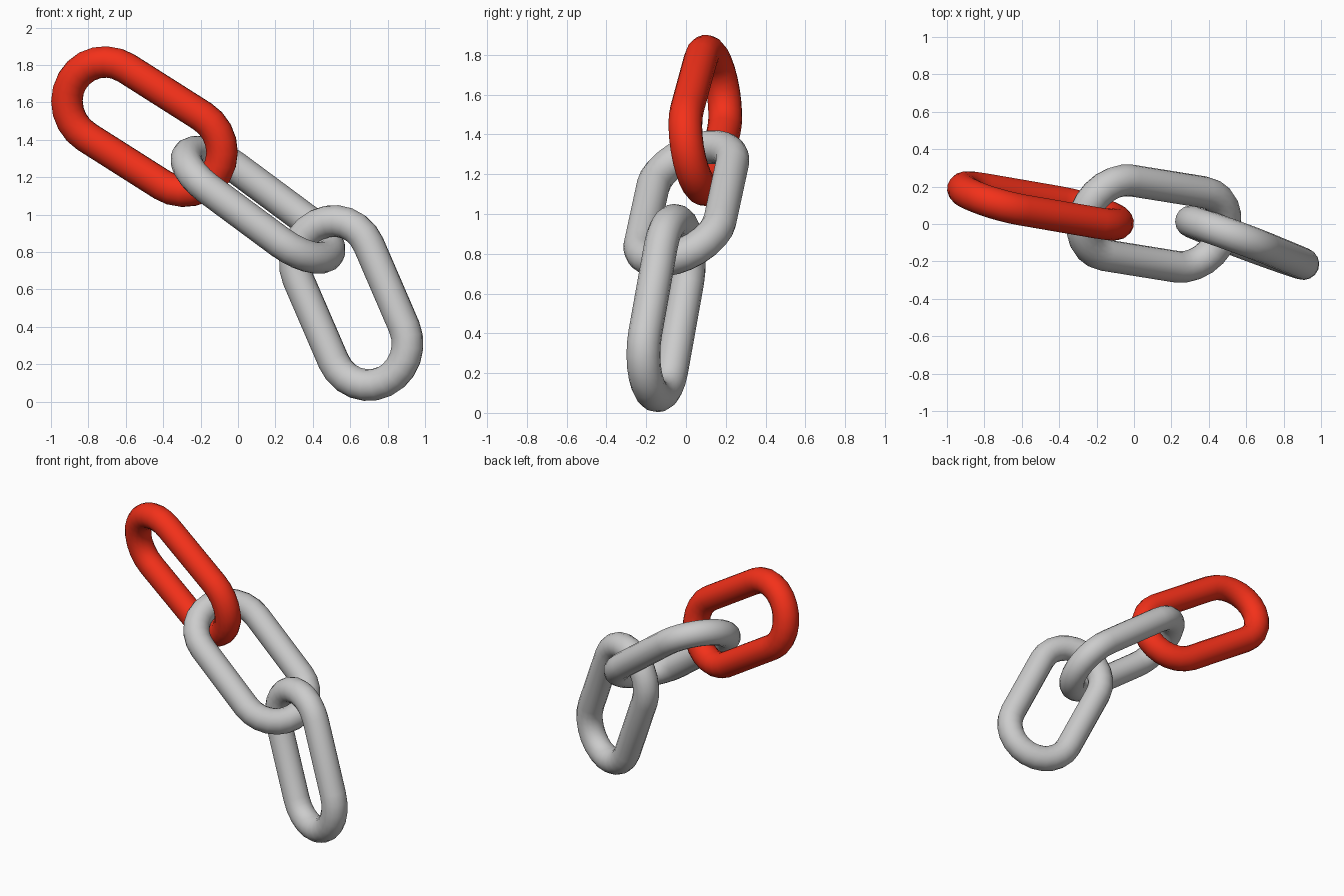
import bpy
from math import sin, cos, pi
from mathutils import Matrix, Vector

if "Cube" in bpy.data.objects:
    bpy.data.objects.remove(bpy.data.objects["Cube"])

BEND = 0.22       # centreline radius of the rounded ends
HALF = 0.242      # half length of the straight sides
WIRE = 0.085      # radius of the round bar
STEPS = 12        # segments per rounded end


def link(name, centre, axis, normal):
    """Closed stadium path swept with a round bar, long axis along `axis`."""
    curve = bpy.data.curves.new(name, 'CURVE')
    curve.dimensions = '3D'
    curve.bevel_depth = WIRE
    curve.bevel_resolution = 6
    spline = curve.splines.new('POLY')
    spline.points.add(2 * (STEPS + 1) - 1)
    for end in (0, 1):
        for i in range(STEPS + 1):
            a = -pi / 2 + pi * end + pi * i / STEPS
            x = (HALF if end == 0 else -HALF) + BEND * cos(a)
            spline.points[end * (STEPS + 1) + i].co = (x, BEND * sin(a), 0, 1)
    spline.use_cyclic_u = True
    spline.use_smooth = True

    obj = bpy.data.objects.new(name, curve)
    bpy.context.collection.objects.link(obj)

    # orient: x = long axis, z = plane normal
    d = Vector(axis).normalized()
    n = Vector(normal)
    n = (n - d * n.dot(d)).normalized()
    basis = Matrix((d, n.cross(d), n)).transposed().to_4x4()
    obj.matrix_world = Matrix.Translation(centre) @ basis

    bpy.ops.object.select_all(action='DESELECT')
    obj.select_set(True)
    bpy.context.view_layer.objects.active = obj
    bpy.ops.object.convert(target='MESH')
    bpy.ops.object.shade_smooth()
    return bpy.context.object


# Chain links, top to bottom
top = link("top_link", (-0.5, 0.097, 1.47), (0.405, -0.07, -0.257), (0.27, 1, 0.155))
link("middle_link", (0.107, 0.002, 1.052), (0.386, -0.062, -0.286), (0.51, -0.40, 0.74))
link("bottom_link", (0.605, -0.10, 0.527), (0.19, -0.079, -0.44), (0.34, 0.94, -0.024))

# Red paint on the top link
red = bpy.data.materials.new("red_paint")
red.diffuse_color = (0.9, 0.03, 0.01, 1)
red.use_nodes = True
red.node_tree.nodes["Principled BSDF"].inputs["Base Color"].default_value = red.diffuse_color
top.data.materials.clear()
top.data.materials.append(red)
